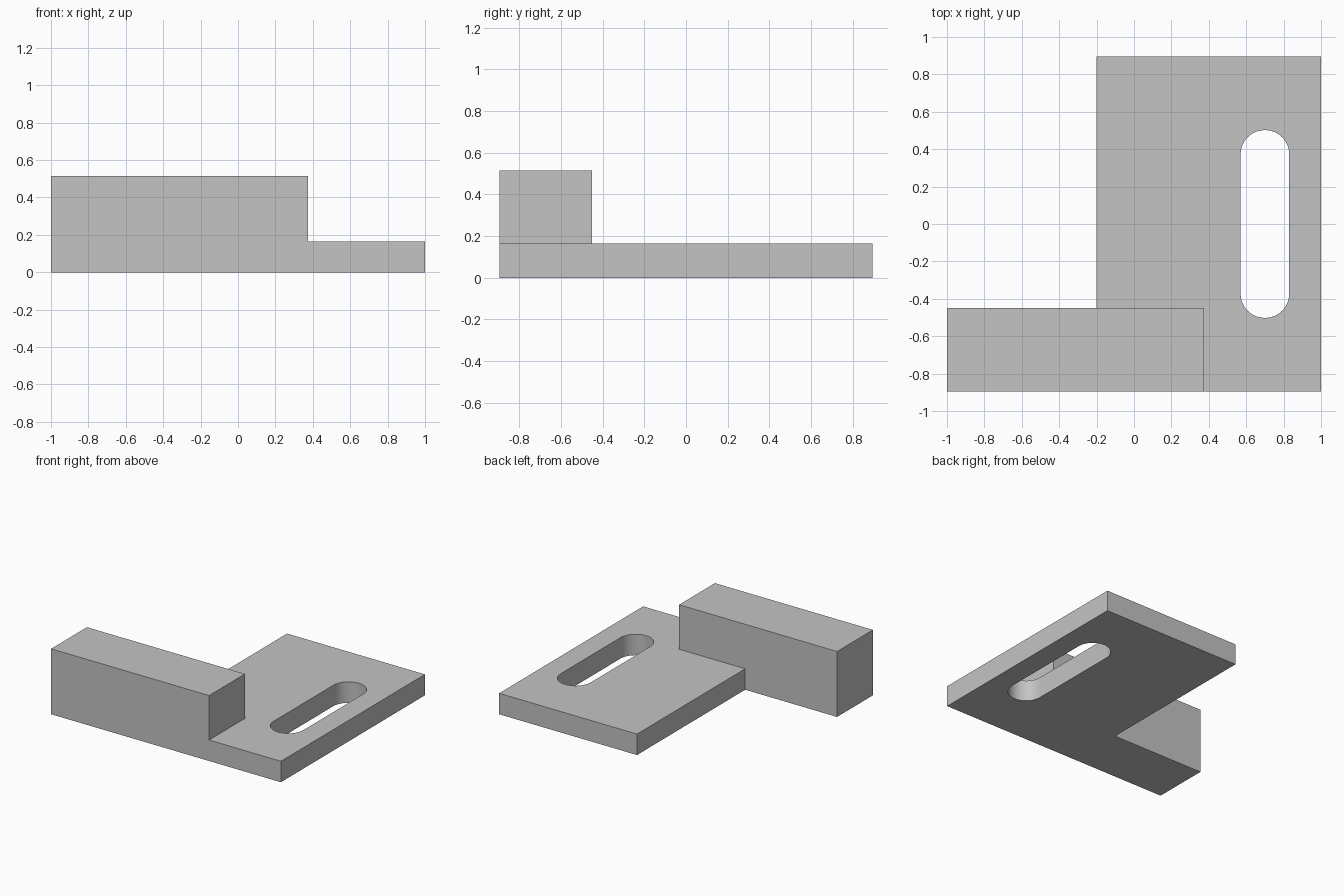
import bpy
import bmesh
import math
from mathutils import Vector

old = bpy.data.objects.get("Cube")
if old:
    bpy.data.objects.remove(old, do_unlink=True)

BAR_TOP, PLATE_TOP = 0.515, 0.165
HALF_DEPTH = 0.895
SLOT_X, SLOT_RADIUS, SLOT_HALF = 0.7, 0.13, 0.372

grey = bpy.data.materials.new("plain grey")
grey.use_nodes = True
grey.diffuse_color = (0.55, 0.55, 0.55, 1)
grey.node_tree.nodes["Principled BSDF"].inputs["Base Color"].default_value = (0.55, 0.55, 0.55, 1)


def prism(name, outline, bottom, top):
    """Extrude an anticlockwise outline upwards into a solid."""
    bm = bmesh.new()
    face = bm.faces.new([bm.verts.new((x, y, bottom)) for x, y in outline])
    new = bmesh.ops.extrude_face_region(bm, geom=[face])["geom"]
    bmesh.ops.translate(bm, vec=Vector((0, 0, top - bottom)),
                        verts=[v for v in new if isinstance(v, bmesh.types.BMVert)])
    bmesh.ops.recalc_face_normals(bm, faces=bm.faces)
    mesh = bpy.data.meshes.new(name)
    bm.to_mesh(mesh)
    bm.free()
    mesh.materials.append(grey)
    obj = bpy.data.objects.new(name, mesh)
    bpy.context.collection.objects.link(obj)
    return obj


def box(x0, x1, y0, y1):
    return [(x0, y0), (x1, y0), (x1, y1), (x0, y1)]


def combine(target, other, operation):
    """Apply a boolean and discard the helper solid."""
    mod = target.modifiers.new(operation.lower(), 'BOOLEAN')
    mod.operation, mod.solver, mod.object = operation, 'EXACT', other
    bpy.context.view_layer.objects.active = target
    bpy.ops.object.modifier_apply(modifier=mod.name)
    bpy.data.objects.remove(other, do_unlink=True)


# Flat plate joined to the tall bar along the front
bracket = prism("slotted_bracket", box(-0.2, 1, -HALF_DEPTH, HALF_DEPTH), 0, PLATE_TOP)
combine(bracket, prism("tall_bar", box(-1, 0.375, -HALF_DEPTH, -0.45), 0, BAR_TOP), 'UNION')

# Round-ended slot through the plate
STEPS = 24
slot = []
for start, centre_y in ((0, SLOT_HALF), (math.pi, -SLOT_HALF)):
    for i in range(STEPS + 1):
        a = start + math.pi * i / STEPS
        slot.append((SLOT_X + SLOT_RADIUS * math.cos(a), centre_y + SLOT_RADIUS * math.sin(a)))
cutter = prism("slot_cutter", slot, -0.1, PLATE_TOP + 0.1)
cutter.hide_render = True
combine(bracket, cutter, 'DIFFERENCE')

# Merge coplanar faces and smooth only the slot's round ends
bm = bmesh.new()
bm.from_mesh(bracket.data)
bmesh.ops.remove_doubles(bm, verts=bm.verts, dist=0.0001)
bmesh.ops.dissolve_limit(bm, angle_limit=0.01, verts=bm.verts, edges=bm.edges)
bm.to_mesh(bracket.data)
bm.free()
bpy.ops.object.select_all(action='DESELECT')
bracket.select_set(True)
bpy.context.view_layer.objects.active = bracket
bpy.ops.object.shade_smooth_by_angle(angle=math.radians(30))
